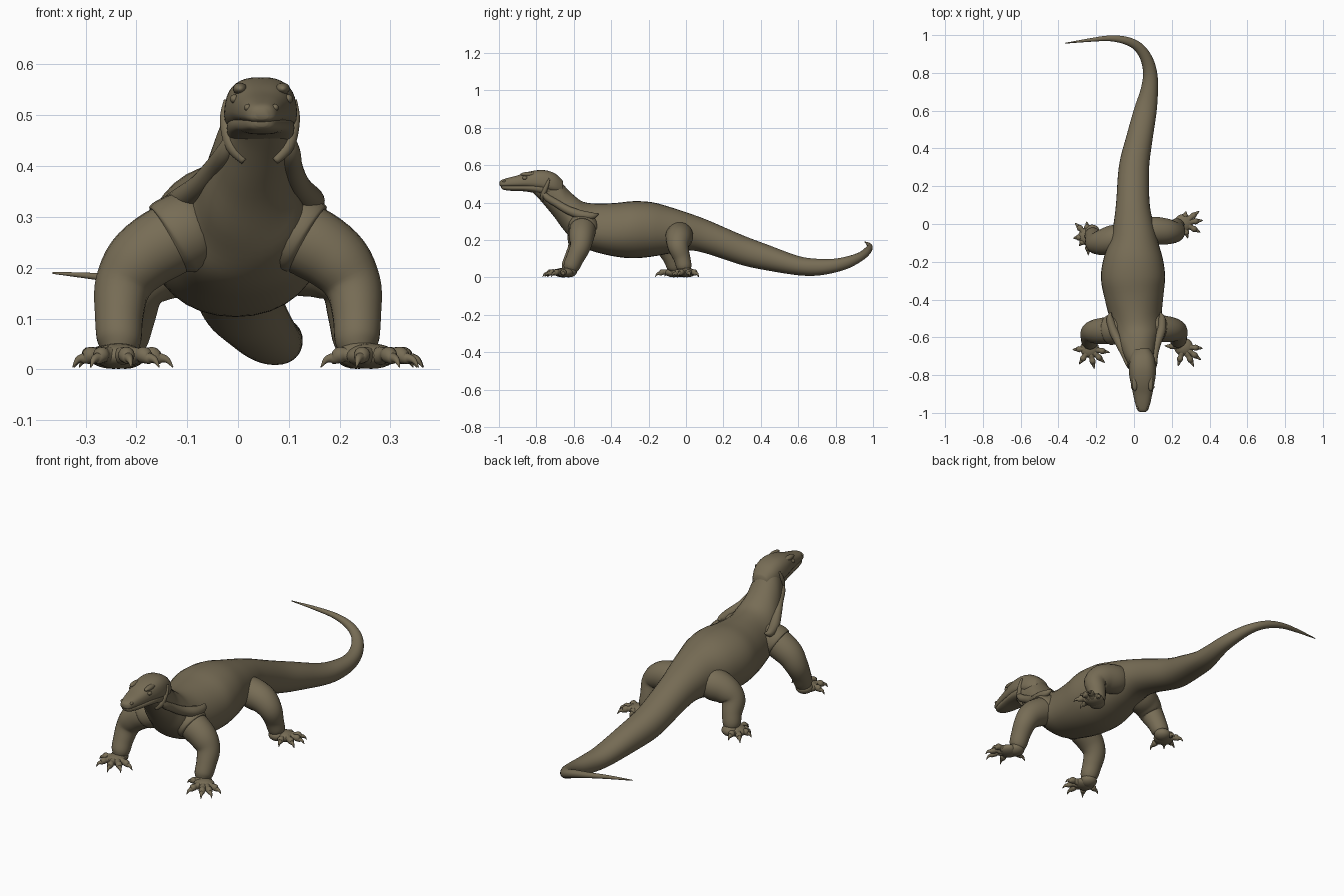
import bpy, bmesh, math
from mathutils import Vector, Matrix

hide = bpy.data.materials.new("olive brown hide")
hide.diffuse_color = (0.185, 0.152, 0.092, 1)


def finish(name, bm):
    """Turn a bmesh into a smooth, coloured object."""
    bmesh.ops.recalc_face_normals(bm, faces=bm.faces)
    me = bpy.data.meshes.new(name)
    bm.to_mesh(me)
    bm.free()
    me.materials.append(hide)
    me.shade_smooth()
    ob = bpy.data.objects.new(name, me)
    bpy.context.collection.objects.link(ob)
    return ob


def spline(rows, steps):
    """Catmull-Rom interpolation of rows of numbers."""
    out = []
    n = len(rows)
    for i in range(n - 1):
        p0, p1, p2, p3 = (rows[max(0, min(n - 1, i + k))] for k in (-1, 0, 1, 2))
        for s in range(steps):
            t = s / steps
            out.append([0.5 * (2 * b + (c - a) * t + (2 * a - 5 * b + 4 * c - d) * t * t
                               + (3 * b - a - 3 * c + d) * t ** 3)
                        for a, b, c, d in zip(p0, p1, p2, p3)])
    out.append(list(rows[-1]))
    return out


def skin(bm, rings):
    """Bridge rings of points into a closed tube."""
    vs = [[bm.verts.new(p) for p in r] for r in rings]
    n = len(vs[0])
    for a, b in zip(vs, vs[1:]):
        for j in range(n):
            bm.faces.new((a[j], a[(j + 1) % n], b[(j + 1) % n], b[j]))
    bm.faces.new(vs[0])
    bm.faces.new(vs[-1])


def loft(name, rows, power=1.0, egg=lambda y: 0.0, steps=4, sides=32):
    """Upright sections from rows of x, y, top z, bottom z, half width."""
    pts = spline(rows, steps)
    rings = []
    for i, (x, y, top, bot, hw) in enumerate(pts):
        a, b = pts[max(0, i - 1)], pts[min(len(pts) - 1, i + 1)]
        t = Vector((b[0] - a[0], b[1] - a[1], 0)).normalized()
        side = Vector((t.y, -t.x, 0))
        ring = []
        for j in range(sides):
            ang = 2 * math.pi * j / sides
            c, s = math.cos(ang), math.sin(ang)
            c = math.copysign(abs(c) ** power, c)
            s = math.copysign(abs(s) ** power, s)
            w = max(hw, 0.002) * c * (1 - egg(y) * s)
            ring.append(Vector((x, y, (top + bot) / 2 + (top - bot) / 2 * s)) + side * w)
        rings.append(ring)
    bm = bmesh.new()
    skin(bm, rings)
    return finish(name, bm)


def tube(bm, rows, steps=5, sides=20):
    """Round tube along rows of x, y, z, radius."""
    pts = spline(rows, steps)
    rings, up = [], None
    for i, p in enumerate(pts):
        a, b = pts[max(0, i - 1)], pts[min(len(pts) - 1, i + 1)]
        t = (Vector(b[:3]) - Vector(a[:3])).normalized()
        if up is None:
            up = t.orthogonal()
        up = (up - t * up.dot(t)).normalized()
        v = t.cross(up)
        r = max(p[3], 0.001)
        rings.append([Vector(p[:3]) + r * (up * math.cos(g) + v * math.sin(g))
                      for g in (2 * math.pi * j / sides for j in range(sides))])
    skin(bm, rings)


def ball(bm, pos, size):
    bmesh.ops.create_uvsphere(bm, u_segments=20, v_segments=12, radius=1,
                              matrix=Matrix.Translation(pos) @ Matrix.Diagonal((*size, 1)))


# Neck, trunk and curled tail
trunk = [
    (.045, -.83, .55, .465, .045), (.045, -.79, .562, .425, .054), (.04, -.75, .568, .38, .062),
    (.03, -.70, .55, .32, .075), (.022, -.65, .49, .25, .092), (.02, -.60, .44, .195, .11),
    (.015, -.55, .405, .16, .128), (.008, -.48, .395, .135, .138), (0, -.38, .398, .112, .157),
    (-.005, -.28, .408, .103, .17), (-.003, -.18, .402, .112, .156), (0, -.08, .375, .13, .124),
    (-.004, .02, .342, .145, .102), (-.006, .12, .305, .125, .088), (0, .3, .227, .066, .08),
    (.028, .45, .17, .035, .07), (.06, .6, .115, .012, .06), (.08, .7, .10, .01, .047),
    (.086, .79, .10, .025, .038), (.068, .87, .115, .05, .032), (.025, .935, .137, .088, .026),
    (-.04, .97, .162, .122, .021), (-.13, .983, .178, .15, .015), (-.24, .973, .188, .17, .009),
    (-.365, .957, .192, .188, .002)]
loft("trunk_and_tail", trunk, 0.95, lambda y: .17 * max(0, min(1, (-.3 - y) / .2)))

# Head: skull over a slightly narrower lower jaw, so the mouth line shows
loft("skull", [
    (.046, -.996, .512, .492, .012), (.046, -.985, .522, .486, .027), (.046, -.95, .533, .484, .039),
    (.046, -.9, .546, .482, .05), (.046, -.85, .563, .478, .06), (.045, -.8, .573, .47, .069),
    (.044, -.75, .573, .46, .07), (.042, -.70, .556, .45, .062), (.04, -.66, .52, .45, .04)],
    0.75, lambda y: .12)
loft("lower_jaw", [
    (.046, -.988, .495, .478, .012), (.046, -.975, .497, .469, .027), (.046, -.93, .498, .463, .042),
    (.046, -.87, .499, .461, .054), (.045, -.81, .505, .452, .064), (.044, -.76, .51, .438, .066),
    (.042, -.71, .51, .43, .055)], 0.8)

# Brows, eyes and nostrils
bm = bmesh.new()
for s in (-1, 1):
    ball(bm, (.046 + s * .042, -.845, .552), (.014, .04, .012))
    ball(bm, (.046 + s * .053, -.862, .532), (.009, .013, .009))
    ball(bm, (.046 + s * .027, -.972, .515), (.007, .009, .007))
finish("brows_eyes_and_nostrils", bm)

# Loose skin folds along the neck
bm = bmesh.new()
for s in (-1, 1):
    tube(bm, [(c + s * d, y, z, r) for c, d, y, z, r in (
        (.044, .055, -.77, .47, .006), (.04, .064, -.745, .43, .018), (.03, .078, -.69, .395, .02),
        (.022, .1, -.63, .36, .022), (.017, .128, -.56, .335, .024), (.01, .138, -.50, .33, .018),
        (.008, .13, -.47, .34, .004))])
    tube(bm, [(c + s * d, y, z, r) for c, d, y, z, r in (
        (.044, .068, -.73, .53, .004), (.043, .068, -.745, .49, .011), (.043, .055, -.765, .44, .013),
        (.043, .03, -.77, .41, .008))])
finish("neck_folds", bm)


def foot(name, centre, heel, toes):
    """Flat palm with five knuckled, clawed toes ending at the given x, y points."""
    cx, cy = centre
    bm = bmesh.new()
    ball(bm, (cx, cy, .026), (.05, .048, .025))
    ball(bm, (heel[0], heel[1], .03), (.042, .042, .029))
    for tx, ty in toes:
        at = lambda f, z, r: (cx + (tx - cx) * f, cy + (ty - cy) * f, z, r)
        tube(bm, [at(.1, .025, .016), at(.35, .027, .018), at(.5, .029, .0135), at(.62, .028, .0165),
                  at(.74, .022, .012), at(.8, .022, .009), at(.9, .018, .006), at(1, .004, .001)],
             3, 12)
    finish(name, bm)


# Front legs, each with a cuff of shoulder skin
for side, s, dy in (("right", 1, 0), ("left", -1, -.01)):
    bm = bmesh.new()
    tube(bm, [(s * x, y + dy, z, r) for x, y, z, r in (
        (.05, -.53, .29, .05), (.12, -.55, .262, .07), (.19, -.558, .218, .067),
        (.226, -.565, .165, .056), (.234, -.592, .105, .048), (.234, -.615, .055, .043),
        (.238, -.63, .028, .025))])
    finish("front_leg_" + side, bm)
    bm = bmesh.new()
    tube(bm, [(s * x, y + dy, z, r) for x, y, z, r in (
        (.04, -.53, .295, .05), (.085, -.54, .277, .076), (.118, -.55, .264, .08),
        (.135, -.553, .254, .074), (.137, -.553, .253, .05))])
    finish("shoulder_fold_" + side, bm)
foot("front_foot_right", (.262, -.65), (.238, -.625),
     [(.163, -.645), (.233, -.752), (.318, -.757), (.355, -.72), (.364, -.658)])
foot("front_foot_left", (-.235, -.66), (-.235, -.63),
     [(-.325, -.665), (-.29, -.742), (-.21, -.766), (-.155, -.735), (-.128, -.68)])

# Hind legs: the left one is set further forward
bm = bmesh.new()
tube(bm, [(.03, -.035, .235, .06), (.1, -.035, .222, .074), (.17, -.04, .205, .069),
          (.215, -.042, .165, .056), (.222, -.022, .105, .045), (.228, -.01, .055, .04),
          (.235, -.005, .028, .025)])
finish("hind_leg_right", bm)
foot("hind_foot_right", (.262, .005), (.232, -.01),
     [(.275, .066), (.345, .068), (.365, .02), (.352, -.045), (.285, -.075)])
bm = bmesh.new()
tube(bm, [(-.03, -.06, .235, .06), (-.1, -.08, .222, .077), (-.16, -.095, .2, .07),
          (-.2, -.1, .16, .058), (-.21, -.075, .105, .048), (-.22, -.06, .055, .042),
          (-.225, -.06, .028, .025)])
finish("hind_leg_left", bm)
foot("hind_foot_left", (-.245, -.065), (-.222, -.045),
     [(-.25, .012), (-.312, .005), (-.322, -.075), (-.29, -.115), (-.242, -.165)])
